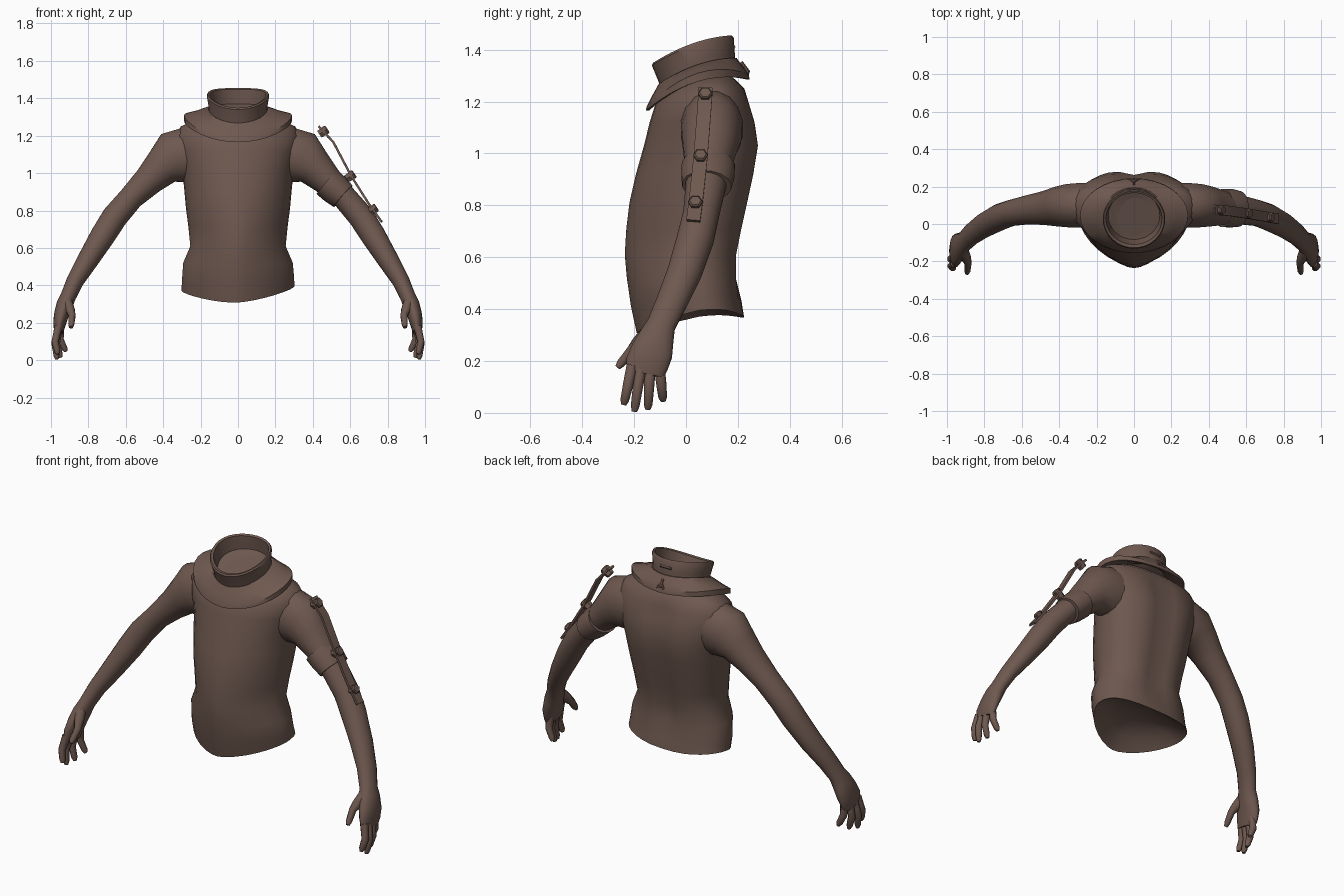
import bpy, bmesh, math
from mathutils import Vector

mat = bpy.data.materials.new("brown")
mat.diffuse_color = (0.155, 0.098, 0.078, 1)


def loft(name, rings, caps=(True, True), angle=40):
    """Skin a list of equal-length point rings into one object."""
    bm = bmesh.new()
    vr = [[bm.verts.new(p) for p in r] for r in rings]
    n = len(vr[0])
    for a, b in zip(vr, vr[1:]):
        for i in range(n):
            j = (i + 1) % n
            bm.faces.new((a[i], a[j], b[j], b[i]))
    for ring, cap in ((vr[0], caps[0]), (vr[-1], caps[1])):
        if cap:
            bm.faces.new(ring)
    bmesh.ops.recalc_face_normals(bm, faces=bm.faces)
    me = bpy.data.meshes.new(name)
    bm.to_mesh(me)
    bm.free()
    for p in me.polygons:
        p.use_smooth = True
    me.set_sharp_from_angle(angle=math.radians(angle))
    me.materials.append(mat)
    ob = bpy.data.objects.new(name, me)
    bpy.context.collection.objects.link(ob)
    return ob


def tube(name, path, sides=14, sx=1, angle=40):
    """Path entries: x, y, z, radius across, radius in depth."""
    pts = [Vector(p[:3]) for p in path]
    rings = []
    for i, p in enumerate(path):
        t = (pts[min(i + 1, len(pts) - 1)] - pts[max(i - 1, 0)]).normalized()
        n = Vector((0, 1, 0)).cross(t).normalized()
        b = t.cross(n)
        ring = []
        for k in range(sides):
            a = 2 * math.pi * (k + 0.5) / sides
            v = pts[i] + n * p[3] * math.cos(a) + b * p[4] * math.sin(a)
            ring.append((v.x * sx, v.y, v.z))
        rings.append(ring)
    return loft(name, rings, angle=angle)


def oval(rx, cy, ry, z, tilt, bump, n=32):
    """Tilted oval ring; bump lifts its left and right sides."""
    out = []
    for k in range(n):
        c, s = math.cos(2 * math.pi * k / n), math.sin(2 * math.pi * k / n)
        out.append((rx * c, cy + ry * s, z + tilt * s + bump * c * c))
    return out


# Torso: half width, front y, back y, height, tilt, side lift
def body_ring(hw, yf, yb, z, tilt=0.0, bump=0.0, n=32):
    cy = yf + (yb - yf) * 0.58
    out = []
    front = 1.6 + 0.45 * min(max((z - 0.65) / 0.35, 0), 1)   # belly narrows forward
    for k in range(n):
        c, s = math.cos(2 * math.pi * k / n), math.sin(2 * math.pi * k / n)
        e = 2 / (2.3 if s > -0.01 else front)
        x = hw * math.copysign(abs(c) ** e, c)
        y = abs(s) ** e * ((yb - cy) if s > 0 else (yf - cy))
        if s > 0.3 and 0.5 < z < 1.25:      # spine groove
            y -= 0.028 * math.exp(-(x / 0.07) ** 2)
        lean = 0.012 * c if bump else 0      # hem sits higher on one side
        out.append((x, cy + y, z + tilt * s + bump * c * c + lean))
    return out


torso = [
    (0.10, -0.03, 0.08, 0.43), (0.22, -0.12, 0.15, 0.40, 0.02, 0.02),
    (0.302, -0.19, 0.224, 0.338, 0.03, 0.045), (0.30, -0.212, 0.214, 0.42, 0.01, 0.01),
    (0.293, -0.228, 0.205, 0.52), (0.255, -0.236, 0.208, 0.61),
    (0.265, -0.23, 0.228, 0.71), (0.278, -0.218, 0.25, 0.81),
    (0.288, -0.193, 0.273, 0.92), (0.30, -0.162, 0.29, 1.03),
    (0.325, -0.14, 0.275, 1.12), (0.335, -0.115, 0.25, 1.20),
    (0.305, -0.065, 0.225, 1.25), (0.23, -0.01, 0.19, 1.285), (0.12, 0.03, 0.15, 1.31)]
loft("torso", [body_ring(*r) for r in torso], angle=50)

# Arms, palms, fingers and thumbs on both sides
arm = [
    (0.20, 0.10, 1.105, 0.14, 0.12), (0.28, 0.10, 1.095, 0.15, 0.122),
    (0.345, 0.098, 1.08, 0.147, 0.118), (0.405, 0.093, 1.032, 0.105, 0.108),
    (0.475, 0.085, 0.963, 0.083, 0.092), (0.57, 0.075, 0.87, 0.067, 0.078),
    (0.66, 0.058, 0.765, 0.07, 0.07), (0.72, 0.036, 0.67, 0.068, 0.072),
    (0.80, -0.006, 0.54, 0.058, 0.067), (0.87, -0.056, 0.425, 0.047, 0.06),
    (0.908, -0.095, 0.34, 0.042, 0.056), (0.927, -0.112, 0.295, 0.045, 0.068),
    (0.945, -0.13, 0.24, 0.04, 0.082), (0.955, -0.15, 0.19, 0.033, 0.084),
    (0.958, -0.158, 0.15, 0.024, 0.074)]
# Finger entries: base, knuckle, tip
fingers = {
    "index_finger": ((0.96, -0.208, 0.18), (0.978, -0.225, 0.10), (0.963, -0.24, 0.032)),
    "middle_finger": ((0.96, -0.175, 0.17), (0.979, -0.187, 0.09), (0.968, -0.199, 0.005)),
    "ring_finger": ((0.957, -0.138, 0.17), (0.970, -0.143, 0.09), (0.948, -0.147, 0.014)),
    "little_finger": ((0.95, -0.103, 0.18), (0.950, -0.095, 0.11), (0.92, -0.088, 0.046)),
    "thumb": ((0.915, -0.14, 0.315), (0.887, -0.21, 0.24), (0.893, -0.264, 0.175))}
for side, sx in (("right", 1), ("left", -1)):
    tube(side + "_arm", arm, 16, sx, 60)
    for part, (a, b, c) in fingers.items():
        a, b, c = Vector(a), Vector(b), Vector(c)
        r = 0.03 if part == "thumb" else 0.023
        path = [(*a, r, r), (*a.lerp(b, 0.6), r * 0.9, r * 0.95), (*b, 0.02, 0.021),
                (*b.lerp(c, 0.75), 0.017, 0.018), (*c, 0.01, 0.011)]
        tube(side + "_" + part, path, 8, sx, 60)

# Standing neck collar with an open top
loft("neck_collar", [
    oval(0.06, 0.045, 0.055, 1.31, 0.02, 0.01), oval(0.138, 0.045, 0.128, 1.32, 0.05, 0.02),
    oval(0.150, 0.028, 0.138, 1.398, 0.05, 0.022), oval(0.162, 0.025, 0.152, 1.402, 0.053, 0.022),
    oval(0.167, 0.026, 0.158, 1.393, 0.053, 0.022), oval(0.157, 0.040, 0.148, 1.335, 0.053, 0.02),
    oval(0.157, 0.045, 0.145, 1.31, 0.053, 0.02)])

# Flared shoulder cape below the collar
loft("collar_cape", [
    oval(0.15, 0.045, 0.14, 1.318, 0.05, 0.02), oval(0.167, 0.045, 0.15, 1.318, 0.05, 0.025),
    oval(0.23, 0.045, 0.175, 1.278, 0.055, 0.045), oval(0.289, 0.045, 0.197, 1.243, 0.063, 0.066),
    oval(0.288, 0.045, 0.200, 1.225, 0.06, 0.052), oval(0.275, 0.045, 0.188, 1.225, 0.06, 0.052),
    oval(0.15, 0.045, 0.13, 1.28, 0.05, 0.025)], (False, False))

# Small clasp at the back of the cape and collar
for name, a, b, r in (
        ("clasp_pin", (0, 0.212, 1.352), (0, 0.242, 1.312), 0.007),
        ("clasp_leg", (0, 0.225, 1.337), (0.022, 0.24, 1.308), 0.006),
        ("clasp_leg", (0, 0.225, 1.337), (-0.022, 0.24, 1.308), 0.006),
        ("collar_tab", (-0.035, 0.183, 1.41), (0.035, 0.183, 1.41), 0.008)):
    tube(name, [(*a, r, r), (*b, r, r)], 6)

# Band around the upper arm
tube("arm_band", [(0.475, 0.086, 0.952, 0.086, 0.104), (0.517, 0.084, 0.916, 0.086, 0.104),
                  (0.562, 0.08, 0.876, 0.077, 0.096)], 16)

# Bent strip along the outside of the arm
strip = [Vector(p) for p in ((0.432, 0.076, 1.25), (0.51, 0.07, 1.165),
                             (0.605, 0.056, 0.985), (0.70, 0.040, 0.835), (0.768, 0.028, 0.74))]
rings = []
for i, p in enumerate(strip):
    t = (strip[min(i + 1, 4)] - strip[max(i - 1, 0)]).normalized()
    n = Vector((0, 1, 0)).cross(t).normalized()
    w = t.cross(n)
    rings.append([p + n * a * 0.006 + w * b * 0.027
                  for a, b in ((-1, -1), (1, -1), (1, 1), (-1, 1))])
loft("arm_strip", rings)

# Hexagonal bolts through the strip
for x, y, z in ((0.458, 0.074, 1.223), (0.603, 0.056, 0.985), (0.722, 0.036, 0.805)):
    n = Vector((0.83, 0, 0.55))
    c = Vector((x, y, z))
    a, b, d = c - n * 0.028, c + n * 0.018, c + n * 0.024
    tube("strip_bolt", [(*a, 0.024, 0.024), (*b, 0.028, 0.028), (*d, 0.022, 0.022)], 6, 1, 25)
